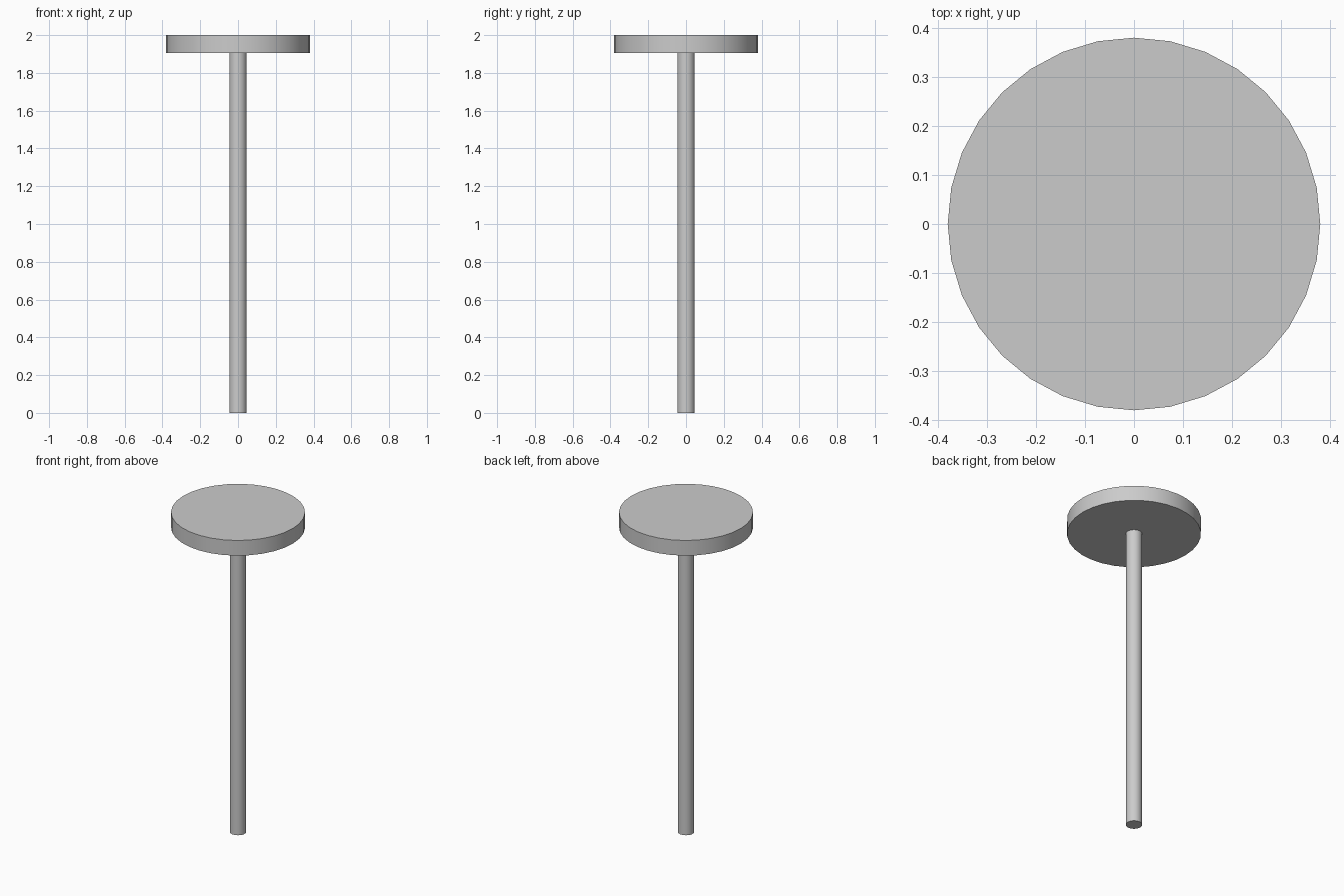
import bpy
import math

if "Cube" in bpy.data.objects:
    bpy.data.objects.remove(bpy.data.objects["Cube"])


def cylinder(name, radius, z0, z1, sides=32):
    bpy.ops.mesh.primitive_cylinder_add(
        vertices=sides, radius=radius, depth=z1 - z0, location=(0, 0, (z0 + z1) / 2))
    obj = bpy.context.object
    obj.name = name
    bpy.ops.object.shade_smooth_by_angle(angle=math.radians(30))
    return obj


DISC_BOTTOM = 1.905

# Slim upright post
cylinder("post", 0.046, 0.0, DISC_BOTTOM)

# Flat round disc on top
cylinder("top_disc", 0.38, DISC_BOTTOM, 2.0)
